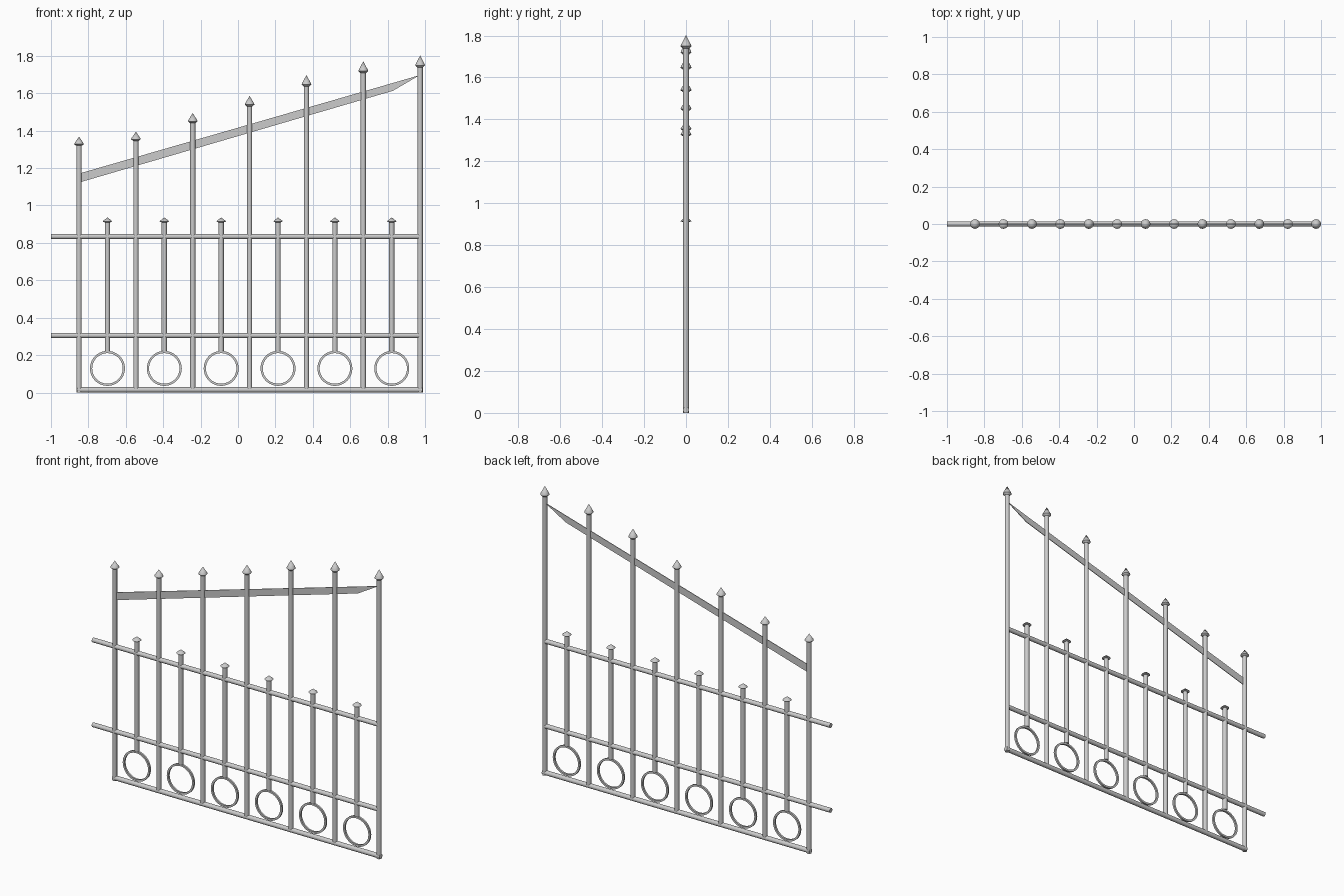
import bpy, bmesh, math
from mathutils import Vector

if "Cube" in bpy.data.objects:
    bpy.data.objects.remove(bpy.data.objects["Cube"])

R = 0.014           # bar radius
STEP = 0.304        # spacing of the tall bars
X0, X1 = -0.85, 0.974


def finish(name, bm, smooth=True):
    bmesh.ops.recalc_face_normals(bm, faces=bm.faces)
    me = bpy.data.meshes.new(name)
    bm.to_mesh(me)
    bm.free()
    ob = bpy.data.objects.new(name, me)
    bpy.context.collection.objects.link(ob)
    if smooth:
        bpy.context.view_layer.objects.active = ob
        ob.select_set(True)
        bpy.ops.object.shade_smooth_by_angle(angle=math.radians(40))
        ob.select_set(False)
    return ob


def rod(name, a, b, r=R, n=16):
    a, b = Vector(a), Vector(b)
    d = b - a
    bm = bmesh.new()
    bmesh.ops.create_cone(bm, cap_ends=True, segments=n, radius1=r, radius2=r, depth=d.length)
    bmesh.ops.rotate(bm, verts=bm.verts, matrix=Vector((0, 0, 1)).rotation_difference(d).to_matrix())
    bmesh.ops.translate(bm, verts=bm.verts, vec=(a + b) / 2)
    return finish(name, bm)


def lathe(name, profile, loc, axis="Z", n=16, closed=False):
    bm = bmesh.new()
    vs = [bm.verts.new((r, 0, h) if axis == "Z" else (r, h, 0)) for r, h in profile]
    pairs = list(zip(vs, vs[1:])) + ([(vs[-1], vs[0])] if closed else [])
    es = [bm.edges.new(p) for p in pairs]
    bmesh.ops.spin(bm, geom=vs + es, cent=(0, 0, 0), axis=(0, 0, 1) if axis == "Z" else (0, 1, 0),
                   angle=2 * math.pi, steps=n, use_merge=True)
    bmesh.ops.remove_doubles(bm, verts=bm.verts, dist=1e-5)
    bmesh.ops.translate(bm, verts=bm.verts, vec=loc)
    return finish(name, bm)


def finial(name, x, top, h):
    # pointed cone on a short collar; its height follows the bar's length
    lathe(name, [(0, -h), (0.015, -h), (0.026, -0.83 * h), (0.024, -0.72 * h), (0, 0)], (x, 0, top))


# Tall bars with pointed finials
for i, top in enumerate([1.368, 1.395, 1.494, 1.586, 1.697, 1.771, 1.802]):
    x = X0 + i * STEP
    h = 0.0355 * top
    rod("tall_bar", (x, 0, 0 if i in (0, 6) else 0.02), (x, 0, top - 0.9 * h))
    finial("spear_finial", x, top, h)

# Short bars with squat finials, each standing on a flat-sided ring
band = [(0.0935, -0.006), (0.0935, 0.006), (0.0815, 0.006), (0.0815, -0.006)]
for i in range(6):
    x = X0 + (i + 0.5) * STEP
    rod("short_bar", (x, 0, 0.222), (x, 0, 0.914))
    finial("cap_finial", x, 0.936, 0.026)
    lathe("ring", band, (x, 0, 0.129), axis="Y", n=40, closed=True)

# Horizontal rails
rod("upper_rail", (-1, 0, 0.834), (0.968, 0, 0.834))
rod("lower_rail", (-1, 0, 0.305), (0.968, 0, 0.305))
rod("bottom_rail", (X0 - 0.01, 0, 0.0145), (X1 + 0.012, 0, 0.0145), 0.0145)

# Sloping flat strip that tapers to a point on the right
bm = bmesh.new()
outline = [(-0.845, 1.124), (0.828, 1.613), (0.972, 1.697), (0.828, 1.655), (-0.845, 1.172)]
face = bm.faces.new([bm.verts.new((x, -0.002, z)) for x, z in outline])
ext = bmesh.ops.extrude_face_region(bm, geom=[face])
bmesh.ops.translate(bm, verts=[v for v in ext["geom"] if isinstance(v, bmesh.types.BMVert)],
                    vec=(0, 0.004, 0))
finish("sloping_strip", bm, smooth=False)
